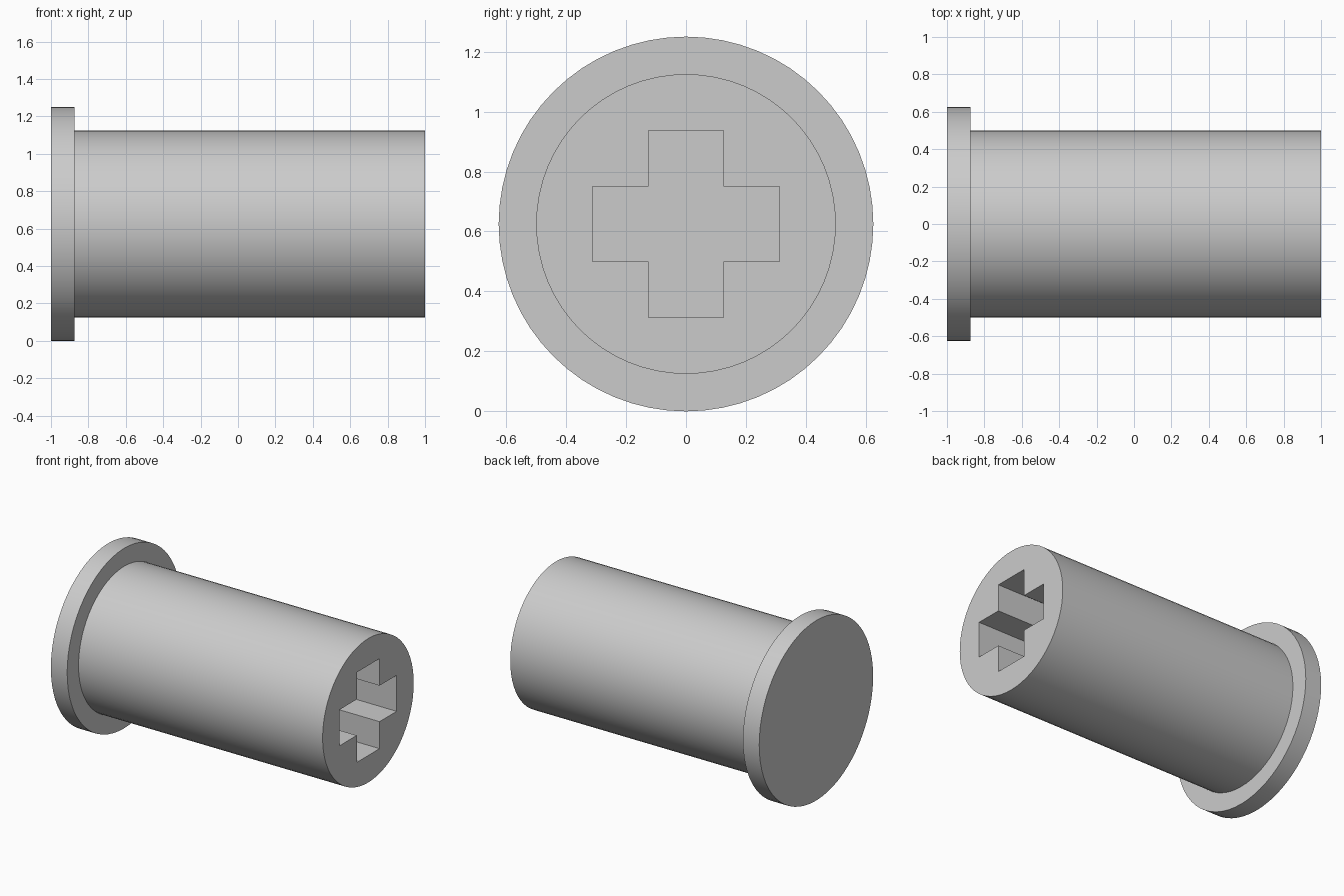
import bpy
import bmesh
import math
from mathutils import Matrix

cube = bpy.data.objects.get("Cube")
if cube:
    bpy.data.objects.remove(cube, do_unlink=True)

AXIS_Z = 0.625      # height of the pin's centre line
COLLAR_X = -0.875   # where the collar meets the shaft

grey = bpy.data.materials.new("light_grey")
grey.use_nodes = True
grey.diffuse_color = (0.6, 0.6, 0.6, 1)
grey.node_tree.nodes["Principled BSDF"].inputs["Base Color"].default_value = grey.diffuse_color


def add_object(name, bm):
    bmesh.ops.recalc_face_normals(bm, faces=bm.faces)
    mesh = bpy.data.meshes.new(name)
    bm.to_mesh(mesh)
    bm.free()
    mesh.materials.append(grey)
    obj = bpy.data.objects.new(name, mesh)
    bpy.context.collection.objects.link(obj)
    return obj


def activate(obj):
    bpy.ops.object.select_all(action="DESELECT")
    obj.select_set(True)
    bpy.context.view_layer.objects.active = obj


def disc(name, radius, x0, x1):
    """Closed cylinder lying along x."""
    bm = bmesh.new()
    place = Matrix.Translation(((x0 + x1) / 2, 0, AXIS_Z)) @ Matrix.Rotation(math.pi / 2, 4, "Y")
    bmesh.ops.create_cone(bm, cap_ends=True, segments=64, radius1=radius,
                          radius2=radius, depth=x1 - x0, matrix=place)
    return add_object(name, bm)


def cross_prism(name, reach, half, x0, x1):
    """Plus-shaped prism along x, made from one arm turned four times."""
    bm = bmesh.new()
    verts = []
    for quarter in range(4):
        c, s = ((1, 0), (0, 1), (-1, 0), (0, -1))[quarter]
        for u, v in ((reach, -half), (reach, half), (half, half)):
            verts.append(bm.verts.new((x0, u * c - v * s, AXIS_Z + u * s + v * c)))
    face = bm.faces.new(verts)
    result = bmesh.ops.extrude_face_region(bm, geom=[face])
    moved = [g for g in result["geom"] if isinstance(g, bmesh.types.BMVert)]
    bmesh.ops.translate(bm, verts=moved, vec=(x1 - x0, 0, 0))
    return add_object(name, bm)


# Main parts
collar = disc("end_collar", 0.625, -1, COLLAR_X)
shaft = disc("shaft", 0.5, COLLAR_X, 1)

# Cross-shaped socket running down the shaft to the closed collar
cutter = cross_prism("socket_cutter", 0.3125, 0.125, -1.2, 1.2)
cutter.hide_render = True
cut = shaft.modifiers.new("socket", "BOOLEAN")
cut.operation = "DIFFERENCE"
cut.solver = "EXACT"
cut.object = cutter
activate(shaft)
bpy.ops.object.modifier_apply(modifier=cut.name)
bpy.data.objects.remove(cutter, do_unlink=True)

# Smooth barrels with crisp rims
for part in (collar, shaft):
    activate(part)
    bpy.ops.object.shade_smooth_by_angle(angle=math.radians(30))
